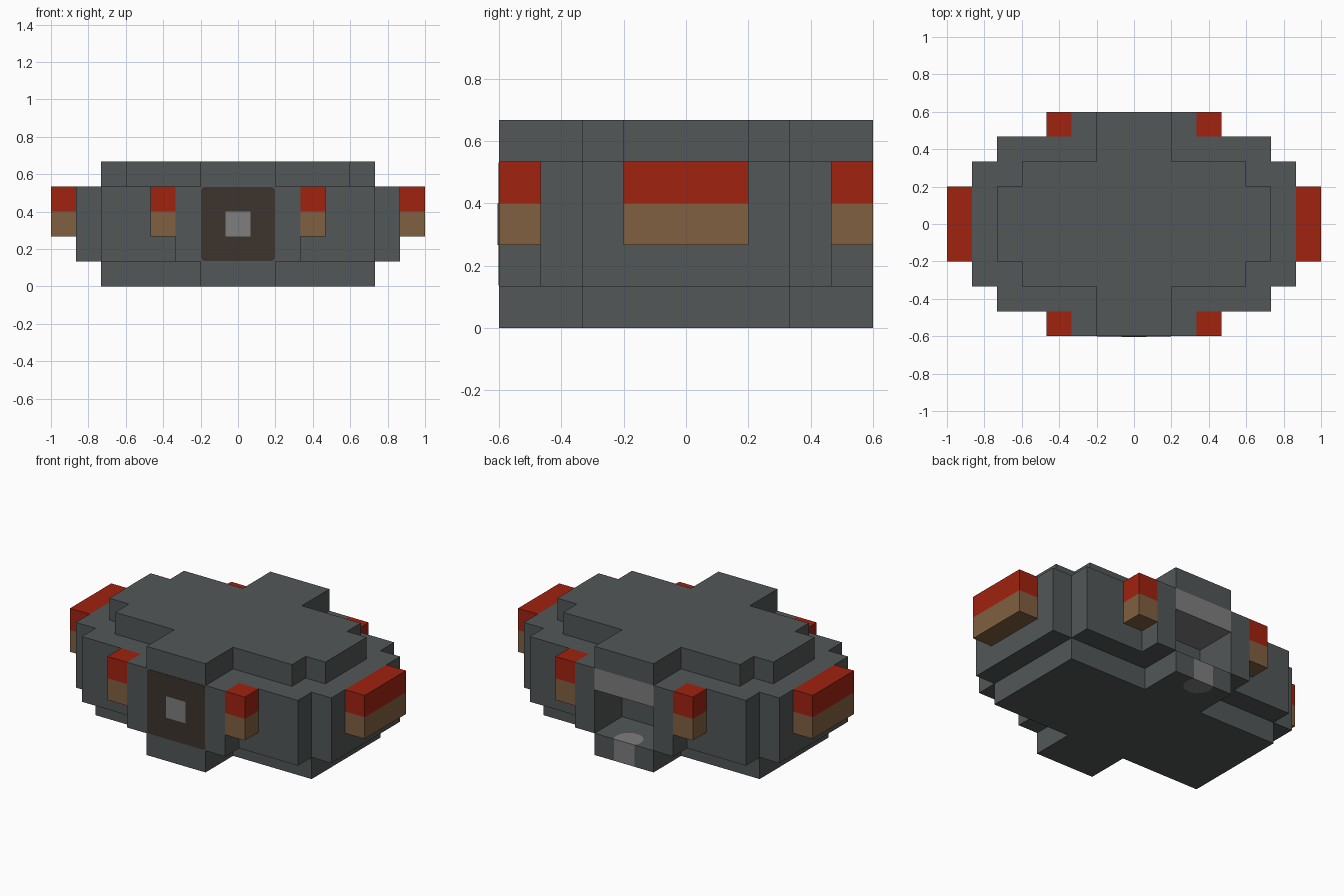
import bpy
import bmesh
import math

U = 2 / 15  # size of one block

if "Cube" in bpy.data.objects:
    bpy.data.objects.remove(bpy.data.objects["Cube"], do_unlink=True)


def material(name, hex_code):
    srgb = [int(hex_code[i:i + 2], 16) / 255 for i in (0, 2, 4)]
    color = [c / 12.92 if c < 0.04 else ((c + 0.055) / 1.055) ** 2.4 for c in srgb] + [1]
    mat = bpy.data.materials.new(name)
    mat.use_nodes = True
    mat.diffuse_color = color
    mat.node_tree.nodes["Principled BSDF"].inputs["Base Color"].default_value = color
    return mat


STONE = material("dark stone grey", "525757")
LIGHT = material("light grey", "7f7e7e")
RED = material("red", "a0220f")
TAN = material("tan", "806040")
BROWN = material("dark brown", "3c332d")


def prism(name, outline, z0, z1, mat):
    """Upright extrusion of an outline, in block units."""
    bm = bmesh.new()
    face = bm.faces.new([bm.verts.new((x * U, y * U, z0 * U)) for x, y in outline])
    grown = bmesh.ops.extrude_face_region(bm, geom=[face])["geom"]
    top = [v for v in grown if isinstance(v, bmesh.types.BMVert)]
    bmesh.ops.translate(bm, verts=top, vec=(0, 0, (z1 - z0) * U))
    bmesh.ops.recalc_face_normals(bm, faces=bm.faces)
    mesh = bpy.data.meshes.new(name)
    bm.to_mesh(mesh)
    bm.free()
    mesh.materials.append(mat)
    obj = bpy.data.objects.new(name, mesh)
    bpy.context.collection.objects.link(obj)
    return obj


def box(name, x0, x1, y0, y1, z0, z1, mat):
    return prism(name, [(x0, y0), (x1, y0), (x1, y1), (x0, y1)], z0, z1, mat)


def four_way(quarter):
    """Mirror a quarter outline, listed from +x towards +y, into all quadrants."""
    half = quarter + [(-x, y) for x, y in reversed(quarter)]
    return half + [(-x, -y) for x, y in half]


def cut(obj, cutter):
    cutter.hide_render = True
    cutter.hide_viewport = True
    mod = obj.modifiers.new("cut", "BOOLEAN")
    mod.operation = "DIFFERENCE"
    mod.solver = "EXACT"
    mod.object = cutter


# Three stepped layers of the body
base = prism("base_layer", four_way([(5.5, 2.5), (1.5, 2.5), (1.5, 4.5)]), 0, 1, STONE)
middle = prism("middle_layer", four_way(
    [(6.5, 2.5), (5.5, 2.5), (5.5, 3.5), (2.5, 3.5), (2.5, 4.5)]), 1, 4, STONE)
prism("top_layer", four_way(
    [(5.5, 1.5), (4.5, 1.5), (4.5, 2.5), (1.5, 2.5), (1.5, 4.5)]), 4, 5, STONE)

# Back opening with a light lintel above it
cut(middle, box("opening_cutter", -1.5, 1.5, 2.5, 5, 0.5, 4.5, STONE))
box("lintel", -1.5, 1.5, 2.5, 4.5, 3, 4, LIGHT)

# Light rounded inlay in the sill, flush with the back
radius, centre, edge = 0.62, 4.16, 4.5
start = math.asin((edge - centre) / radius)
sweep = math.pi + 2 * start
arc = [(radius * math.cos(start - sweep * i / 16),
        centre + radius * math.sin(start - sweep * i / 16)) for i in range(17)]
overrun = [(arc[-1][0], 5), (arc[0][0], 5)]
cut(base, prism("inlay_cutter", arc + overrun, -0.5, 1.5, STONE))
prism("sill_inlay", arc, 0, 1, LIGHT)

# Front plate with softened corners and a centre square
plate = box("front_plate", -1.48, 1.48, -4.515, -4.47, 1.02, 3.98, BROWN)
bm = bmesh.new()
bm.from_mesh(plate.data)
corners = [e for e in bm.edges
           if abs(e.verts[0].co.y - e.verts[1].co.y) > 0.001]
bmesh.ops.bevel(bm, geom=corners, offset=0.02, segments=4, profile=0.5, affect="EDGES")
bm.to_mesh(plate.data)
bm.free()
box("front_square", -0.5, 0.5, -4.53, -4.5, 2, 3, LIGHT)

# Two-tone blocks: one on each side, two on the front and two on the back
for side, sx in (("left", 1), ("right", -1)):
    for tone, z, mat in (("lower", 2, TAN), ("upper", 3, RED)):
        x0, x1 = sorted((sx * 6.5, sx * 7.5))
        box(f"{side}_side_block_{tone}", x0, x1, -1.5, 1.5, z, z + 1, mat)
        for end, sy in (("front", -1), ("back", 1)):
            x0, x1 = sorted((sx * 2.5, sx * 3.5))
            y0, y1 = sorted((sy * 3.5, sy * 4.5))
            box(f"{side}_{end}_block_{tone}", x0, x1, y0, y1, z, z + 1, mat)
